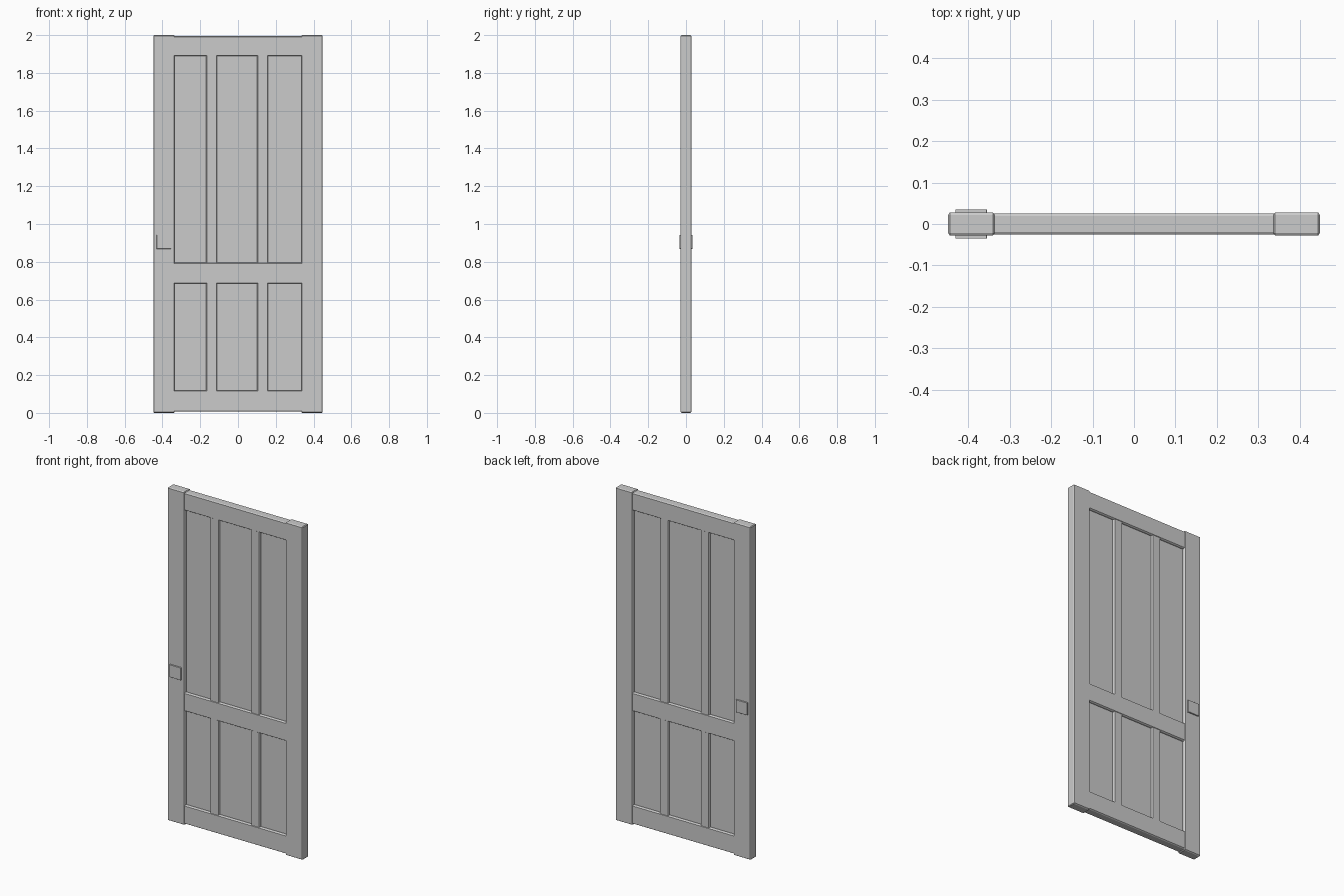
import bpy, bmesh
from mathutils import Vector

if "Cube" in bpy.data.objects:
    bpy.data.objects.remove(bpy.data.objects["Cube"])


def box(name, lo, hi, bevel=None):
    """Box between two corners, with an optional per-axis flat chamfer."""
    lo, hi = Vector(lo), Vector(hi)
    b = Vector(bevel or (1, 1, 1))
    size = hi - lo
    bm = bmesh.new()
    bmesh.ops.create_cube(bm, size=1)
    # Bevel in a stretched space so the chamfer can differ per axis
    bmesh.ops.scale(bm, vec=[size[i] / b[i] for i in range(3)], verts=bm.verts)
    if bevel:
        bmesh.ops.bevel(bm, geom=bm.edges[:], offset=1, segments=1,
                        affect='EDGES', clamp_overlap=True)
    bmesh.ops.scale(bm, vec=b, verts=bm.verts)
    bmesh.ops.translate(bm, vec=(lo + hi) / 2, verts=bm.verts)
    bmesh.ops.recalc_face_normals(bm, faces=bm.faces)
    mesh = bpy.data.meshes.new(name)
    bm.to_mesh(mesh)
    bm.free()
    obj = bpy.data.objects.new(name, mesh)
    bpy.context.collection.objects.link(obj)
    return obj


OUT, INN = 0.448, 0.336          # outer and inner edges of the stiles
CH = (0.004, 0.006, 0.004)       # chamfer of the frame members

# Full-height side stiles
for side, a, b in (("left", -OUT, -INN), ("right", INN, OUT)):
    box(f"{side}_stile", (a, -0.028, 0), (b, 0.028, 2), CH)

# Cross rails, slightly thinner than the stiles and let into them
rails = {"bottom": (0.007, 0.119), "middle": (0.684, 0.795), "top": (1.889, 1.995)}
for name, (z0, z1) in rails.items():
    box(f"{name}_rail", (-INN - 0.02, -0.0255, z0), (INN + 0.02, 0.0255, z1), CH)

# Recessed panels and the vertical bars dividing them
openings = {"lower": (0.119, 0.684), "upper": (0.795, 1.889)}
for name, (z0, z1) in openings.items():
    box(f"{name}_panel", (-INN - 0.02, -0.01, z0 - 0.02), (INN + 0.02, 0.01, z1 + 0.02))
    for side, x in (("left", -0.14), ("right", 0.13)):
        box(f"{name}_{side}_mullion", (x - 0.029, -0.023, z0 - 0.02),
            (x + 0.029, 0.023, z1 + 0.02), CH)

# Square pull plates on both faces
for face, s in (("front", -1), ("back", 1)):
    y0, y1 = sorted((s * 0.02, s * 0.0355))
    box(f"{face}_pull_plate", (-0.431, y0, 0.868), (-0.355, y1, 0.943),
        (0.001, 0.001, 0.001))
